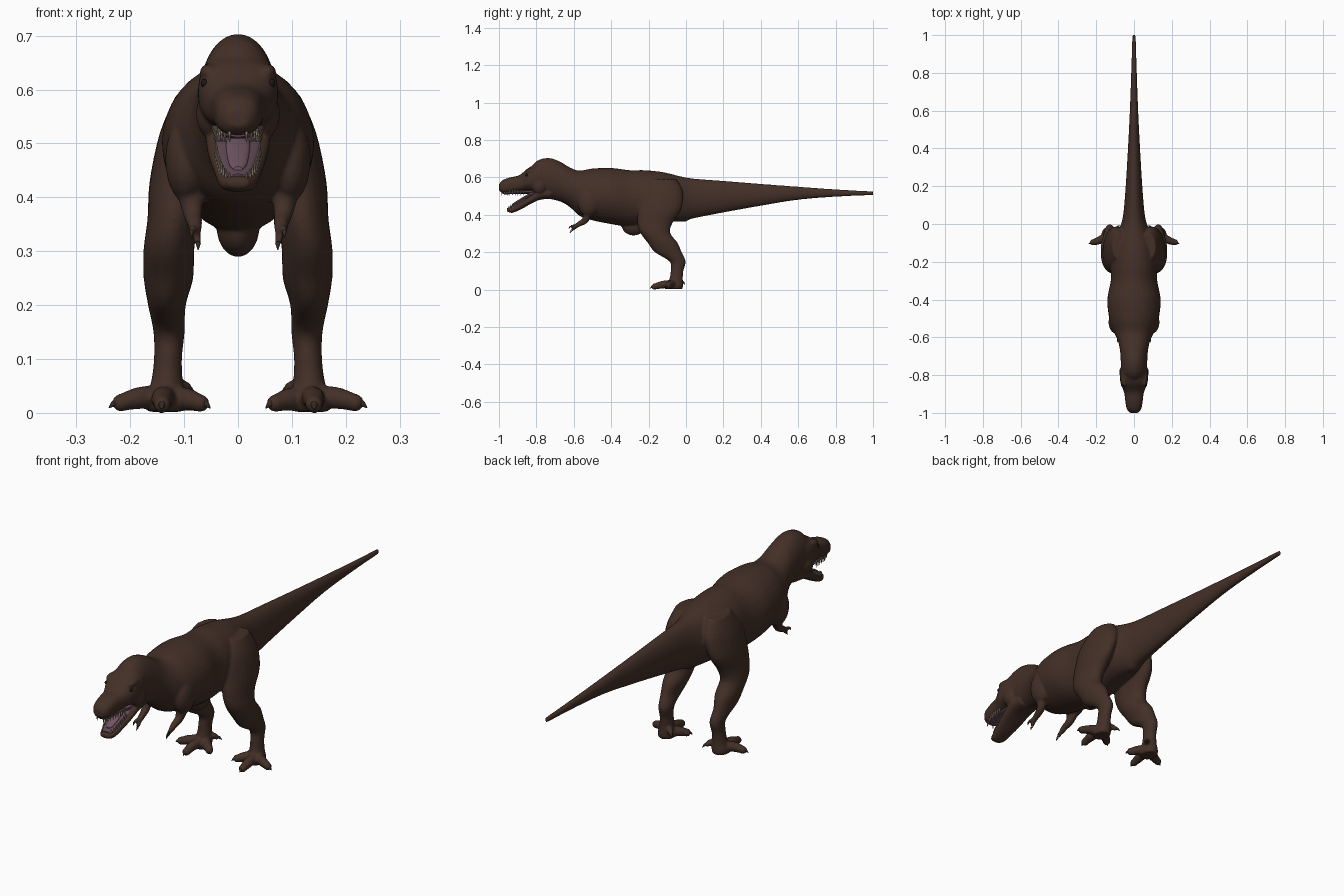
import bpy, bmesh, math
from mathutils import Vector, Matrix

if "Cube" in bpy.data.objects:
    bpy.data.objects.remove(bpy.data.objects["Cube"])


def material(name, r, g, b, rough=0.7):
    m = bpy.data.materials.new(name)
    m.use_nodes = True
    m.diffuse_color = (r, g, b, 1)
    bsdf = m.node_tree.nodes["Principled BSDF"]
    bsdf.inputs["Base Color"].default_value = (r, g, b, 1)
    bsdf.inputs["Roughness"].default_value = rough
    return m


SKIN = material("dark brown skin", 0.056, 0.029, 0.020)
MOUTH = material("mauve mouth", 0.12, 0.065, 0.09)
TONGUE = material("pale mauve tongue", 0.16, 0.09, 0.12)
TOOTH = material("dull ivory teeth", 0.30, 0.24, 0.18)
CLAW = material("dark claw", 0.035, 0.022, 0.017)
EYE = material("black eye", 0.012, 0.009, 0.007)


def spline(stations, steps):
    """Catmull-Rom through stations of any dimension."""
    n, out = len(stations), []
    for i in range(n - 1):
        p0, p1 = stations[max(i - 1, 0)], stations[i]
        p2, p3 = stations[i + 1], stations[min(i + 2, n - 1)]
        for k in range(steps):
            t = k / steps
            out.append([b + 0.5 * t * (c - a + t * (2 * a - 5 * b + 4 * c - d
                        + t * (3 * (b - c) + d - a)))
                        for a, b, c, d in zip(p0, p1, p2, p3)])
    return out + [list(stations[-1])]


def tube(bm, stations, axis=None, power=2.0, steps=4, sides=24):
    """Loft rings of (x, y, z, half width, half height), capped at both ends."""
    pts = spline(stations, steps)
    rings = []
    for i, (x, y, z, a, b) in enumerate(pts):
        if axis == "Y":
            u, v = Vector((1, 0, 0)), Vector((0, 0, 1))
        elif axis == "Z":
            u, v = Vector((1, 0, 0)), Vector((0, 1, 0))
        else:
            t = Vector(pts[min(i + 1, len(pts) - 1)][:3]) - Vector(pts[max(i - 1, 0)][:3])
            t.normalize()
            u = (Vector((1, 0, 0)) - t * t.x).normalized()
            v = t.cross(u)
        ring = []
        for k in range(sides):
            ang = 2 * math.pi * k / sides
            c, s = math.cos(ang), math.sin(ang)
            cu = math.copysign(abs(c) ** (2 / power), c) * max(a, 0.001)
            sv = math.copysign(abs(s) ** (2 / power), s) * max(b, 0.001)
            ring.append(bm.verts.new(Vector((x, y, z)) + u * cu + v * sv))
        rings.append(ring)
    for r, q in zip(rings, rings[1:]):
        for k in range(sides):
            j = (k + 1) % sides
            bm.faces.new((r[k], r[j], q[j], q[k]))
    bm.faces.new(rings[0])
    bm.faces.new(rings[-1])


def profile(bm, rows, **kw):
    """Loft along y from (y, top z, bottom z, half width)."""
    tube(bm, [(0, y, (t + b) / 2, w, (t - b) / 2) for y, t, b, w in rows], "Y", **kw)


def limb(bm, side, rows, axis=None, **kw):
    rows = [r if len(r) == 5 else (*r, r[3]) for r in rows]
    tube(bm, [(side * r[0], *r[1:]) for r in rows], axis, **kw)


def blob(bm, centre, radii):
    bmesh.ops.create_uvsphere(bm, u_segments=20, v_segments=12, radius=1,
                              matrix=Matrix.Translation(centre) @ Matrix.Diagonal((*radii, 1)))


def finish(bm, name, mat):
    bmesh.ops.recalc_face_normals(bm, faces=bm.faces)
    me = bpy.data.meshes.new(name)
    bm.to_mesh(me)
    bm.free()
    me.materials.append(mat)
    ob = bpy.data.objects.new(name, me)
    bpy.context.collection.objects.link(ob)
    bpy.ops.object.select_all(action="DESELECT")
    bpy.context.view_layer.objects.active = ob
    ob.select_set(True)
    bpy.ops.object.shade_smooth_by_angle(angle=math.radians(50))
    return ob


body = bmesh.new()
# Tail, trunk and neck
profile(body, [
    (1.0, .525, .505, .009), (.8, .536, .496, .015), (.6, .55, .48, .022),
    (.4, .565, .448, .032), (.2, .581, .412, .044), (.05, .592, .383, .057),
    (-.02, .603, .365, .075), (-.12, .627, .36, .11), (-.22, .638, .345, .122),
    (-.3, .638, .335, .123), (-.4, .65, .35, .141), (-.5, .647, .37, .131),
    (-.57, .636, .395, .107), (-.62, .652, .44, .085), (-.67, .682, .47, .074),
    (-.73, .703, .485, .070), (-.79, .692, .505, .066), (-.83, .655, .54, .045)],
    sides=36)
# Upper skull and lower jaw
profile(body, [
    (-.72, .665, .52, .058), (-.78, .672, .515, .073), (-.84, .652, .527, .072),
    (-.89, .612, .522, .053), (-.94, .600, .516, .046), (-.98, .585, .515, .038),
    (-1.0, .563, .53, .02)], power=2.5)
profile(body, [
    (-.72, .55, .485, .055), (-.78, .54, .48, .06), (-.83, .505, .458, .056),
    (-.88, .475, .43, .046), (-.93, .445, .41, .035), (-.958, .437, .418, .02)],
    power=2.5)
# Pelvis bumps under the belly and tail root
blob(body, (0, -.28, .345), (.04, .065, .056))
blob(body, (0, -.02, .395), (.035, .05, .033))

TOES = [((.14, -.12, .027), (.141, -.168, .016)),
        ((.18, -.085, .028), (.217, -.097, .019)),
        ((.095, -.085, .025), (.07, -.105, .018)),
        ((.105, -.035, .048), (.092, -.022, .040))]
FINGERS = [(.074, -.612, .315), (.086, -.618, .338)]
for s in (1, -1):
    # Brow, cheek and shoulder masses
    blob(body, (s * .053, -.825, .632), (.018, .035, .016))
    blob(body, (s * .05, -.785, .555), (.028, .04, .045))
    blob(body, (s * .095, -.52, .47), (.04, .06, .08))
    # Leg from hip to ankle
    limb(body, s, [
        (.075, -.12, .59, .04, .07), (.09, -.13, .52, .055, .115),
        (.112, -.14, .43, .052, .115), (.12, -.165, .36, .048, .095),
        (.128, -.165, .305, .047, .08), (.129, -.125, .25, .046, .08),
        (.132, -.095, .2, .035, .072), (.128, -.045, .15, .029, .043),
        (.13, -.048, .1, .026, .034), (.132, -.053, .055, .030, .036),
        (.135, -.06, .022, .038, .045), (.135, -.06, .002, .034, .04)], "Z")
    # Toes
    for i, (mid, end) in enumerate(TOES):
        r = .021 if i < 3 else .014
        limb(body, s, [(.132, -.055, .03, r), (*mid, r), (*end, r * .75)], sides=16)
        blob(body, (s * end[0], end[1], end[2]), (r * .8,) * 3)
    # Arm and fingers
    limb(body, s, [(.095, -.515, .46, .034), (.088, -.525, .41, .026),
                   (.084, -.54, .37, .018), (.08, -.572, .35, .014),
                   (.08, -.592, .337, .012)], sides=16)
    for tip in FINGERS:
        limb(body, s, [(.08, -.58, .343, .010), (*tip, .007)], sides=12)

ob = finish(body, "body", SKIN)
fuse = ob.modifiers.new("fuse", "REMESH")
fuse.mode = "VOXEL"
fuse.voxel_size = 0.005
fuse.use_smooth_shade = True
relax = ob.modifiers.new("relax", "SMOOTH")
relax.factor = 0.5
relax.iterations = 5

# Mouth lining: floor, palate and throat
bm = bmesh.new()
profile(bm, [(-.80, .532, .515, .04), (-.83, .511, .496, .042), (-.88, .481, .466, .034),
             (-.93, .451, .436, .025), (-.945, .443, .432, .014)])
profile(bm, [(-.82, .532, .512, .045), (-.9, .53, .512, .037), (-.96, .524, .509, .03),
             (-.98, .522, .512, .018)])
blob(bm, (0, -.825, .515), (.042, .02, .03))
finish(bm, "mouth_lining", MOUTH)

bm = bmesh.new()
profile(bm, [(-.81, .528, .51, .02), (-.86, .502, .484, .022), (-.91, .471, .456, .017),
             (-.93, .457, .448, .008)])
finish(bm, "tongue", TONGUE)

# Tooth rows
upper, lower = bmesh.new(), bmesh.new()
for s in (1, -1):
    for i in range(9):
        t = i / 8
        x, y = .044 - .010 * t - .018 * t ** 4, -.87 - .115 * t
        limb(upper, s, [(x, y, .533, .005), (x * .97, y, .503, .001)], steps=1, sides=6)
        x, y = .040 - .012 * t - .012 * t ** 4, -.86 - .088 * t
        z = .475 + .6 * (y + .88)
        limb(lower, s, [(x, y, z - .012, .004), (x, y, z + .013, .001)], steps=1, sides=6)
finish(upper, "upper_teeth", TOOTH)
finish(lower, "lower_teeth", TOOTH)

# Claws and eyes
for s, label in ((1, "left"), (-1, "right")):
    bm = bmesh.new()
    for i, (mid, end) in enumerate(TOES):
        d = (Vector(end) - Vector(mid)).normalized()
        a, b = Vector(end) + d * .012, Vector(end) + d * .024
        r = .009 if i < 3 else .007
        limb(bm, s, [(*end, r), (a.x, a.y, a.z + .002, r * .8), (b.x, b.y, max(b.z - .004, .004), .001)],
             sides=10)
    finish(bm, label + "_toe_claws", CLAW)
    bm = bmesh.new()
    for x, y, z in FINGERS:
        limb(bm, s, [(x, y, z, .005), (x, y - .009, z - .012, .001)], sides=8)
    finish(bm, label + "_finger_claws", CLAW)
    bm = bmesh.new()
    blob(bm, (s * .062, -.852, .612), (.007, .008, .008))
    finish(bm, label + "_eye", EYE)
